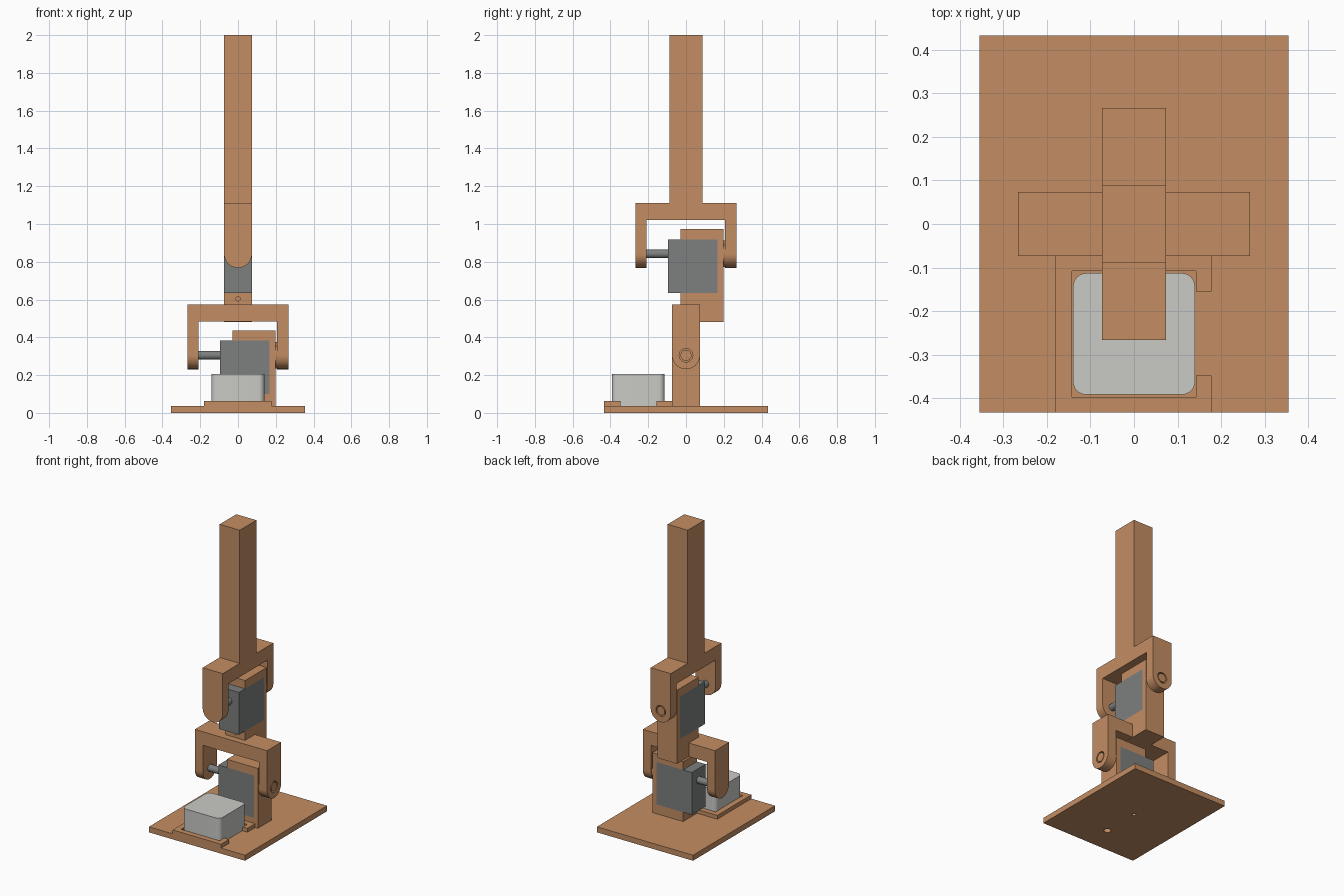
import bpy, bmesh, math
from mathutils import Matrix, Vector

if "Cube" in bpy.data.objects:
    bpy.data.objects.remove(bpy.data.objects["Cube"])


def material(name, rgb):
    m = bpy.data.materials.new(name)
    m.diffuse_color = (*rgb, 1)
    m.use_nodes = True
    m.node_tree.nodes["Principled BSDF"].inputs["Base Color"].default_value = m.diffuse_color
    return m


WOOD = material("warm_wood", (0.55, 0.27, 0.125))
STEEL = material("motor_grey", (0.205, 0.215, 0.215))
LIGHT = material("light_grey", (0.59, 0.59, 0.565))


def prism(name, points, axis, lo, hi, mat):
    """Extrude a 2D profile along an axis; points use the other two axes in order."""
    bm = bmesh.new()

    def place(p, d):
        c = list(p)
        c.insert(axis, d)
        return Vector(c)
    face = bm.faces.new([bm.verts.new(place(p, lo)) for p in points])
    ext = bmesh.ops.extrude_face_region(bm, geom=[face])
    shift = Vector((0, 0, 0))
    shift[axis] = hi - lo
    bmesh.ops.translate(bm, vec=shift,
                        verts=[v for v in ext["geom"] if isinstance(v, bmesh.types.BMVert)])
    bmesh.ops.recalc_face_normals(bm, faces=bm.faces)
    me = bpy.data.meshes.new(name)
    bm.to_mesh(me)
    bm.free()
    me.materials.append(mat)
    ob = bpy.data.objects.new(name, me)
    bpy.context.collection.objects.link(ob)
    return ob


def box(name, x0, x1, y0, y1, z0, z1, mat):
    return prism(name, [(x0, y0), (x1, y0), (x1, y1), (x0, y1)], 2, z0, z1, mat)


def circle(r, cx=0, cy=0, n=32):
    return [(cx + r * math.cos(2 * math.pi * i / n),
             cy + r * math.sin(2 * math.pi * i / n)) for i in range(n)]


def select(ob):
    bpy.ops.object.select_all(action='DESELECT')
    ob.select_set(True)
    bpy.context.view_layer.objects.active = ob


def cut(ob, cutter):
    select(ob)
    mod = ob.modifiers.new("cut", 'BOOLEAN')
    mod.operation = 'DIFFERENCE'
    mod.solver = 'EXACT'
    mod.object = cutter
    bpy.ops.object.modifier_apply(modifier=mod.name)
    bpy.data.objects.remove(cutter)


def smooth(ob):
    select(ob)
    bpy.ops.object.shade_smooth_by_angle(angle=math.radians(30))


# Base plate with a screw hole and a cable hole
plate = box("base_plate", -0.355, 0.355, -0.433, 0.433, 0, 0.037, WOOD)
for r, y in ((0.012, 0), (0.022, -0.253)):
    cut(plate, prism("cutter", circle(r, 0, y), 2, -0.1, 0.1, WOOD))
smooth(plate)

# Tray rim, open on one side for cables
prism("tray_rim", [(0.178, -0.348), (0.178, -0.433), (-0.18, -0.433), (-0.18, -0.073),
                   (0.178, -0.073), (0.178, -0.155), (0.143, -0.155), (0.143, -0.108),
                   (-0.143, -0.108), (-0.143, -0.397), (0.143, -0.397), (0.143, -0.348)],
      2, 0.037, 0.063, WOOD)

# Controller box with rounded corners
outline = []
for k, (cx, cy) in enumerate(((0.11, -0.143), (-0.11, -0.143), (-0.11, -0.362), (0.11, -0.362))):
    for i in range(9):
        a = math.pi / 2 * (k + i / 8)
        outline.append((cx + 0.03 * math.cos(a), cy + 0.03 * math.sin(a)))
smooth(prism("controller_box", outline, 2, 0.037, 0.205, LIGHT))


def joint(prefix, pivot_z, turn, bottom):
    """One motor joint, built around a pivot along local x."""
    # C-shaped post holding the motor
    post = prism(prefix + "_post",
                 [(-0.03, bottom), (0.198, bottom), (0.198, 0.132), (-0.03, 0.132),
                  (-0.03, 0.077), (0.168, 0.077), (0.168, -0.206), (-0.03, -0.206)],
                 1, -0.073, 0.073, WOOD)
    cut(post, prism("cutter", circle(0.012, 0, -0.238), 0, -0.1, 0.06, WOOD))
    # Motor and its shaft
    motor = box(prefix + "_motor", -0.094, 0.168, -0.073, 0.073, -0.206, 0.077, STEEL)
    shaft = prism(prefix + "_motor_shaft", circle(0.023), 0, -0.215, -0.09, STEEL)
    # Fork bracket with rounded arm ends
    arc = [(0.074 * math.cos(math.pi + math.pi * i / 24),
            0.074 * math.sin(math.pi + math.pi * i / 24)) for i in range(25)]
    fork = prism(prefix + "_fork", arc + [(0.074, 0.269), (-0.074, 0.269)],
                 0, -0.267, 0.267, WOOD)
    cut(fork, box("cutter", -0.208, 0.206, -0.2, 0.2, -0.2, 0.178, WOOD))
    cut(fork, prism("cutter", circle(0.036), 0, 0.15, 0.3, WOOD))
    # Pivot pin and spacer opposite the motor shaft
    pin = prism(prefix + "_pivot_pin", circle(0.029), 0, 0.195, 0.266, WOOD)
    spacer = prism(prefix + "_pivot_spacer", circle(0.07), 0, 0.199, 0.207, WOOD)
    for ob in (post, motor, shaft, fork, pin, spacer):
        ob.data.transform(Matrix.Translation((0, 0, pivot_z)) @ Matrix.Rotation(turn, 4, 'Z'))
        smooth(ob)


joint("lower", 0.305, 0, -0.268)
joint("upper", 0.842, math.pi / 2, -0.36)

# Long upright arm on the upper fork
box("upright_arm", -0.074, 0.074, -0.088, 0.088, 1.11, 2.0, WOOD)
